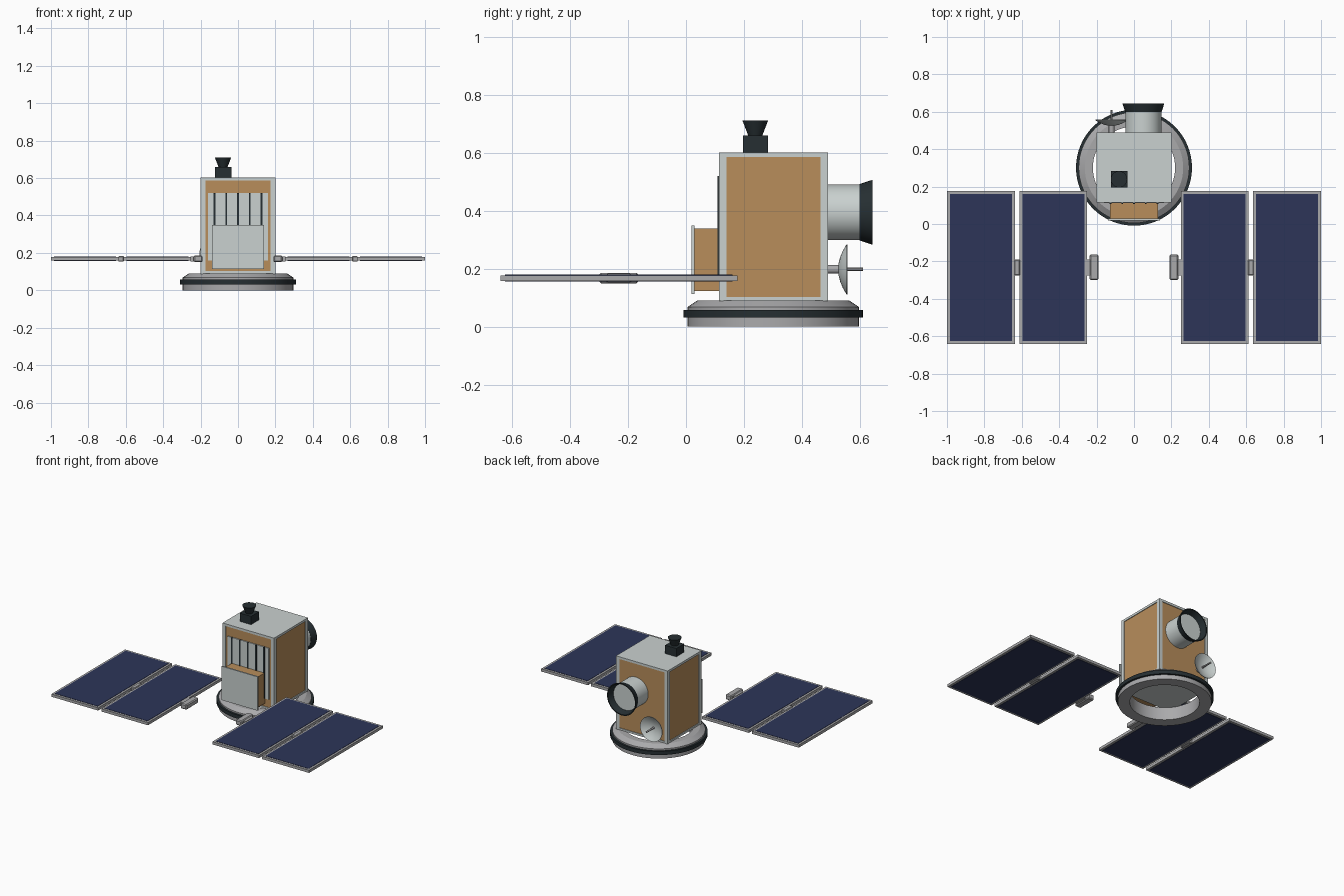
import bpy
import bmesh
from math import tau, radians
from mathutils import Matrix, Vector

if "Cube" in bpy.data.objects:
    bpy.data.objects.remove(bpy.data.objects["Cube"])


def material(name, r, g, b):
    m = bpy.data.materials.new(name)
    m.use_nodes = True
    m.diffuse_color = (r, g, b, 1)
    bsdf = next(n for n in m.node_tree.nodes if n.type == "BSDF_PRINCIPLED")
    bsdf.inputs["Base Color"].default_value = (r, g, b, 1)
    return m


WHITE = material("pale grey", 0.59, 0.64, 0.63)
GREY = material("mid grey", 0.40, 0.40, 0.41)
GOLD = material("gold foil", 0.48, 0.27, 0.105)
NAVY = material("navy cells", 0.026, 0.036, 0.098)
DARK = material("dark metal", 0.019, 0.028, 0.032)


def finish(name, bm, mat):
    bmesh.ops.recalc_face_normals(bm, faces=bm.faces)
    mesh = bpy.data.meshes.new(name)
    bm.to_mesh(mesh)
    bm.free()
    mesh.materials.append(mat)
    ob = bpy.data.objects.new(name, mesh)
    bpy.context.collection.objects.link(ob)
    return ob


def box(name, mat, xs, ys, zs, bevel=0):
    """Box between the given x, y and z limits."""
    bm = bmesh.new()
    bmesh.ops.create_cube(bm, size=1)
    for v in bm.verts:
        v.co = [lo + (c + 0.5) * (hi - lo) for c, (lo, hi) in zip(v.co, (xs, ys, zs))]
    ob = finish(name, bm, mat)
    if bevel:
        mod = ob.modifiers.new("Bevel", "BEVEL")
        mod.width, mod.segments = bevel, 1
    return ob


def lathe(name, mat, profile, centre, along_y=False, steps=48):
    """Revolve a closed (radius, height) profile about z, or about +y."""
    bm = bmesh.new()
    verts = [bm.verts.new((r, 0, h)) for r, h in profile]
    edges = [bm.edges.new((verts[i - 1], verts[i])) for i in range(len(verts))]
    bmesh.ops.spin(bm, geom=verts + edges, cent=(0, 0, 0), axis=(0, 0, 1),
                   angle=tau, steps=steps, use_duplicate=False)
    bmesh.ops.remove_doubles(bm, verts=bm.verts, dist=0.0001)
    bmesh.ops.dissolve_degenerate(bm, edges=bm.edges, dist=0.0001)
    turn = Matrix.Rotation(radians(-90), 4, "X") if along_y else Matrix.Identity(4)
    bmesh.ops.transform(bm, verts=bm.verts, matrix=Matrix.Translation(Vector(centre)) @ turn)
    ob = finish(name, bm, mat)
    bpy.ops.object.select_all(action="DESELECT")
    ob.select_set(True)
    bpy.context.view_layer.objects.active = ob
    bpy.ops.object.shade_smooth_by_angle(angle=radians(30))
    return ob


# Docking ring with its dark band
RING = (0, 0.301, 0)
lathe("base_ring", GREY, [(0.22, 0), (0.296, 0), (0.296, 0.068), (0.263, 0.09), (0.22, 0.09)], RING, steps=64)
lathe("base_band", DARK, [(0.285, 0.031), (0.31, 0.031), (0.31, 0.057), (0.285, 0.057)], RING, steps=64)

# Body: foil core held in a frame of posts and slabs
X, Y0, Y1, Z0, Z1, POST = 0.2, 0.114, 0.49, 0.088, 0.602, 0.025
R = 0.005
box("body_core", GOLD, (-X + R, X - R), (Y0 + R, Y1 - R), (Z0 + R, Z1 - R))
box("roof_slab", WHITE, (-X, X), (Y0, Y1), (Z1 - 0.016, Z1))
box("floor_slab", WHITE, (-X, X), (Y0, Y1), (Z0, Z0 + 0.014))
for side, xs in (("right", (-X, POST - X)), ("left", (X - POST, X))):
    for end, ys in (("front", (Y0, Y0 + POST)), ("back", (Y1 - POST, Y1))):
        box(f"{end}_{side}_post", WHITE, xs, ys, (Z0, Z1))

# Radiator with dark fins on the front
box("radiator_plate", WHITE, (-0.16, 0.16), (Y0 - 0.002, Y0 + R), (0.16, 0.52))
for i in range(5):
    x = (i - 2) * 0.0625
    box(f"radiator_fin_{i + 1}", DARK, (x - 0.005, x + 0.005), (Y0 - 0.006, Y0 + R), (0.16, 0.52))

# Equipment box on the front
box("equipment_box", GOLD, (-0.127, 0.127), (0.028, Y0 + R), (0.124, 0.339))
box("equipment_cover", WHITE, (-0.14, 0.14), (0.019, 0.029), (0.113, 0.35))

# Sensor on the roof
box("sensor_base", DARK, (-0.123, -0.036), (0.196, 0.283), (Z1 - 0.001, 0.66))
lathe("sensor_horn", DARK, [(0, 0), (0.024, 0), (0.044, 0.052), (0, 0.052)], (-0.08, 0.239, 0.659), steps=24)

# Telescope on the back
SCOPE = (0.05, 0.48, 0.395)
lathe("telescope_tube", WHITE, [(0, 0), (0.096, 0), (0.096, 0.122), (0, 0.122)], SCOPE, True)
lathe("telescope_hood", DARK, [(0.09, 0.118), (0.097, 0.118), (0.112, 0.164), (0.105, 0.164)], SCOPE, True)

# Dish antenna on the back
DISH = (-0.12, 0.48, 0.198)
lathe("dish_mount", GREY, [(0, 0), (0.015, 0), (0.015, 0.05), (0, 0.05)], DISH, True, 16)
bowl = [(r, 0.045 + 0.029 * (r / 0.086) ** 2) for r in (0, 0.022, 0.043, 0.065, 0.086)]
lathe("dish_bowl", WHITE, bowl + [(r, h + 0.004) for r, h in reversed(bowl)], DISH, True, 32)
lathe("dish_feed", GREY, [(0, 0.045), (0.006, 0.045), (0.006, 0.13), (0, 0.13)], DISH, True, 12)

# Solar wings, one on each side
PZ = 0.168
for side, s in (("left", 1), ("right", -1)):
    def span(a, b):
        return tuple(sorted((s * a, s * b)))

    def thick(h):
        return (PZ - h, PZ + h)

    for part, a, b in (("inner", 0.25, 0.612), ("outer", 0.637, 1.0)):
        box(f"{side}_{part}_panel_frame", GREY, span(a, b), (-0.641, 0.177), thick(0.0095))
        box(f"{side}_{part}_panel_cells", NAVY, span(a + 0.015, b - 0.015), (-0.625, 0.161), thick(0.0115))
    box(f"{side}_panel_hinge", GREY, span(0.61, 0.64), (-0.275, -0.19), thick(0.015), 0.004)
    box(f"{side}_wing_hub", GREY, span(0.19, 0.237), (-0.3, -0.164), thick(0.018), 0.006)
    box(f"{side}_wing_joint", GREY, span(0.23, 0.255), (-0.275, -0.19), thick(0.013))
